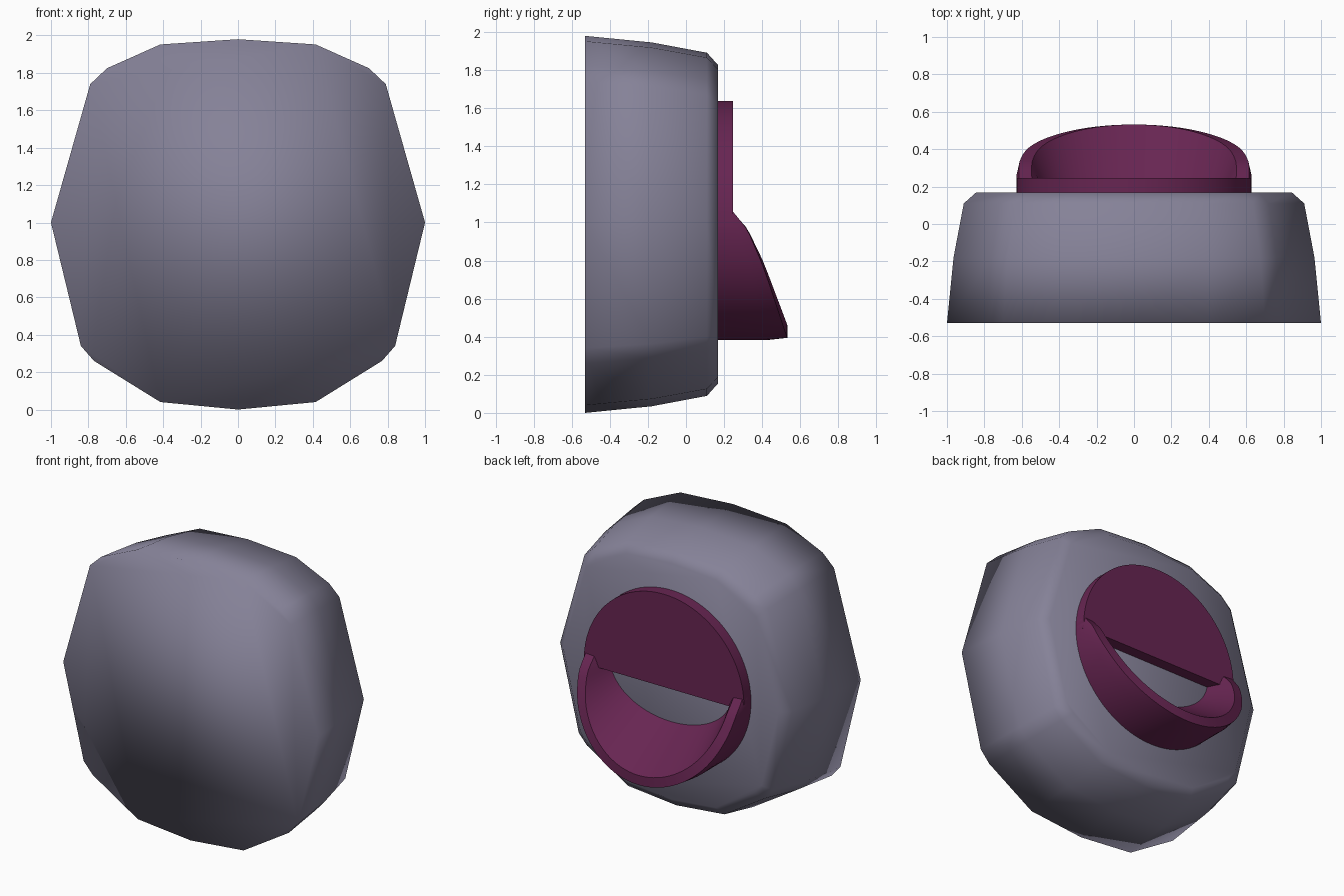
import bpy, bmesh, math

if "Cube" in bpy.data.objects:
    bpy.data.objects.remove(bpy.data.objects["Cube"])


def material(name, rgb):
    m = bpy.data.materials.new(name)
    m.diffuse_color = (*rgb, 1)
    m.use_nodes = True
    m.node_tree.nodes["Principled BSDF"].inputs["Base Color"].default_value = m.diffuse_color
    return m


GREY = material("slate grey", (0.235, 0.222, 0.312))
PURPLE = material("dark plum", (0.136, 0.0185, 0.084))


def loft(name, rings, mat, ring_closed=True, caps=True, wrap=False):
    """Skin a list of equal-length point rings."""
    bm = bmesh.new()
    vs = [[bm.verts.new(p) for p in r] for r in rings]
    n = len(rings[0])
    for a, b in zip(vs, vs[1:]):
        for i in range(n):
            j = (i + 1) % n
            bm.faces.new((a[i], a[j], b[j], b[i]))
    if caps:
        bm.faces.new(vs[0])
        bm.faces.new(vs[-1])
    bmesh.ops.recalc_face_normals(bm, faces=bm.faces)
    me = bpy.data.meshes.new(name)
    bm.to_mesh(me)
    bm.free()
    me.materials.append(mat)
    ob = bpy.data.objects.new(name, me)
    bpy.context.collection.objects.link(ob)
    return ob


def smooth(ob, angle=None):
    bpy.ops.object.select_all(action='DESELECT')
    ob.select_set(True)
    bpy.context.view_layer.objects.active = ob
    if angle is None:
        bpy.ops.object.shade_smooth()
    else:
        bpy.ops.object.shade_smooth_by_angle(angle=math.radians(angle))


# Faceted body: right half outline, mirrored, tapering towards the back
half = [(0, 1.98), (0.415, 1.952), (0.70, 1.825), (0.79, 1.74), (1.0, 1.0),
        (0.84, 0.34), (0.77, 0.26), (0.415, 0.04), (0, 0.0)]
outline = half + [(-x, z) for x, z in half[-2:0:-1]]
CZ = 0.995
rings = [[(x * s, y, CZ + (z - CZ) * s) for x, z in outline]
         for y, s in ((-0.53, 1), (-0.18, 0.965), (0.11, 0.91), (0.168, 0.845))]
body = loft("body", rings, GREY)
smooth(body)

# Round plate on the back: upper half disc
R, PZ, BASE = 0.628, 1.01, 0.16
N = 48
dip = math.asin(0.03 / R)
arc = [-dip + (math.pi + 2 * dip) * i / N for i in range(N + 1)]
plate = loft("back_plate",
             [[(R * math.cos(t), y, PZ + R * math.sin(t)) for t in arc]
              for y in (BASE, 0.247)], PURPLE)
smooth(plate, 40)

# Scoop on the lower half: rim height grows towards the bottom
RIM = [(-0.08, 0.245), (0.05, 0.31), (0.105, 0.33), (0.37, 0.40),
       (0.54, 0.437), (1.0, 0.532)]


def rim_height(s):
    for (a, ya), (b, yb) in zip(RIM, RIM[1:]):
        if s <= b:
            return ya + (yb - ya) * (s - a) / (b - a)
    return RIM[-1][1]


sections = []
start = -math.asin(0.08)
for i in range(N + 1):
    t = start + (math.pi - 2 * start) * i / N
    c, s = math.cos(t), math.sin(t)
    y = rim_height(s)
    low = BASE + 0.7 * (y - BASE)
    sections.append([
        (R * c, BASE, PZ - R * s),
        (R * c, low, PZ - R * s),
        ((R - 0.012) * c, y, PZ - (R - 0.012) * s),   # outer rim
        ((R - 0.08) * c, y, PZ - (R - 0.08) * s),     # inner rim
        (0.47 * c, BASE, PZ - 0.30 * s),              # foot of the opening
    ])
scoop = loft("scoop", sections, PURPLE)
smooth(scoop, 50)
